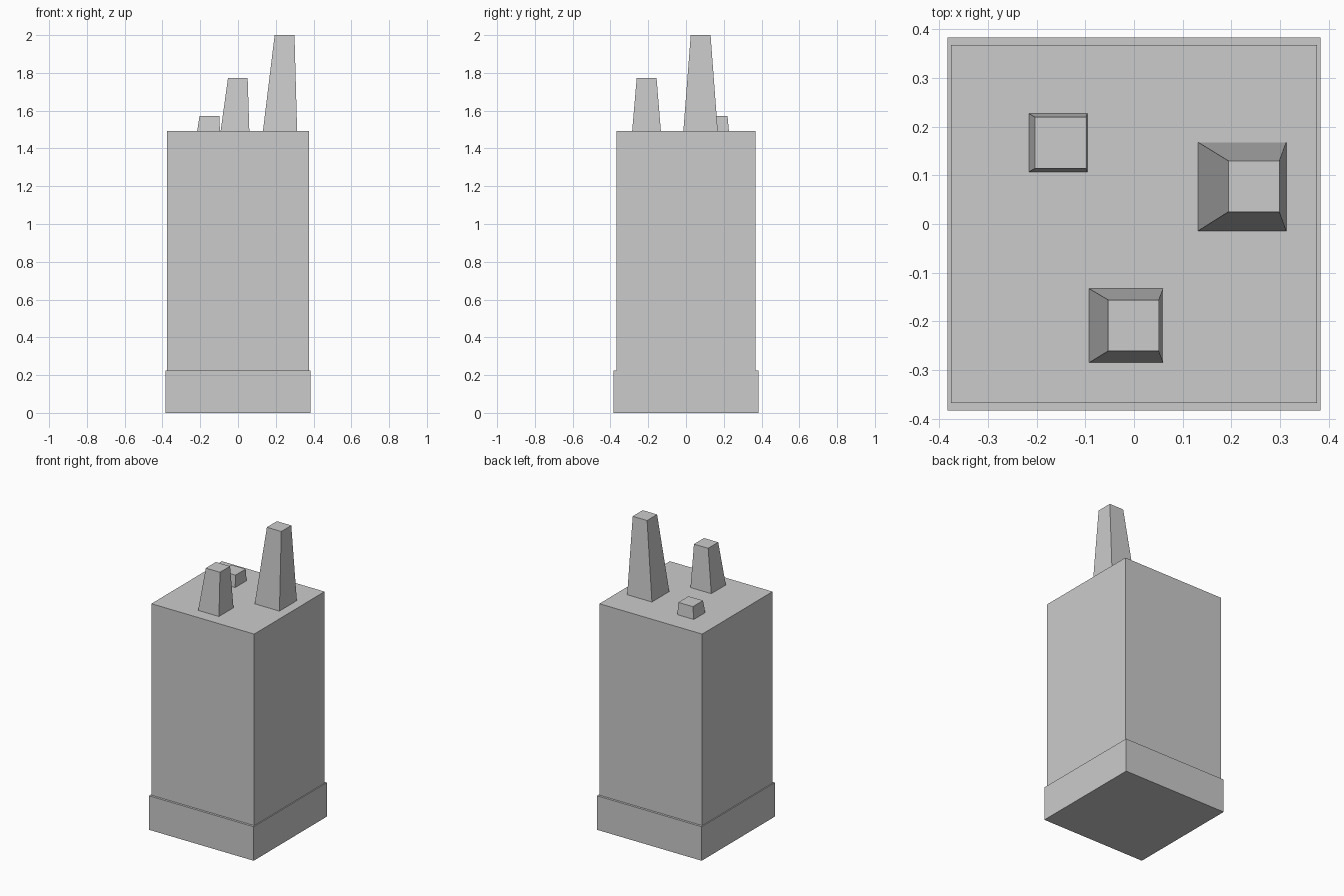
import bpy

if "Cube" in bpy.data.objects:
    bpy.data.objects.remove(bpy.data.objects["Cube"])

# One flat grey for the whole building
grey = bpy.data.materials.new("light grey")
grey.diffuse_color = (0.6, 0.6, 0.6, 1.0)
grey.use_nodes = True
grey.node_tree.nodes["Principled BSDF"].inputs["Base Color"].default_value = grey.diffuse_color


def tapered_block(name, z0, z1, low, high=None):
    """Four-sided block; low/high are (x0, x1, y0, y1) rectangles."""
    high = high or low
    verts = []
    for (x0, x1, y0, y1), z in ((low, z0), (high, z1)):
        verts += [(x0, y0, z), (x1, y0, z), (x1, y1, z), (x0, y1, z)]
    faces = [(3, 2, 1, 0), (4, 5, 6, 7)]
    faces += [(i, (i + 1) % 4, (i + 1) % 4 + 4, i + 4) for i in range(4)]
    mesh = bpy.data.meshes.new(name)
    mesh.from_pydata(verts, [], faces)
    mesh.materials.append(grey)
    obj = bpy.data.objects.new(name, mesh)
    bpy.context.collection.objects.link(obj)
    return obj


BASE_TOP, ROOF = 0.225, 1.492

# Plinth and main tower body
tapered_block("base", 0, BASE_TOP, (-0.383, 0.383, -0.383, 0.383))
tapered_block("tower_body", BASE_TOP, ROOF, (-0.376, 0.376, -0.368, 0.368))

# Rooftop chimneys, each leaning slightly to the right as it tapers
tapered_block("tall_chimney", ROOF, 2.0,
              (0.132, 0.313, -0.014, 0.168), (0.194, 0.299, 0.025, 0.130))
tapered_block("medium_chimney", ROOF, 1.773,
              (-0.092, 0.060, -0.285, -0.133), (-0.053, 0.051, -0.261, -0.156))
tapered_block("short_chimney", ROOF, 1.571,
              (-0.216, -0.096, 0.107, 0.227), (-0.204, -0.098, 0.114, 0.220))
